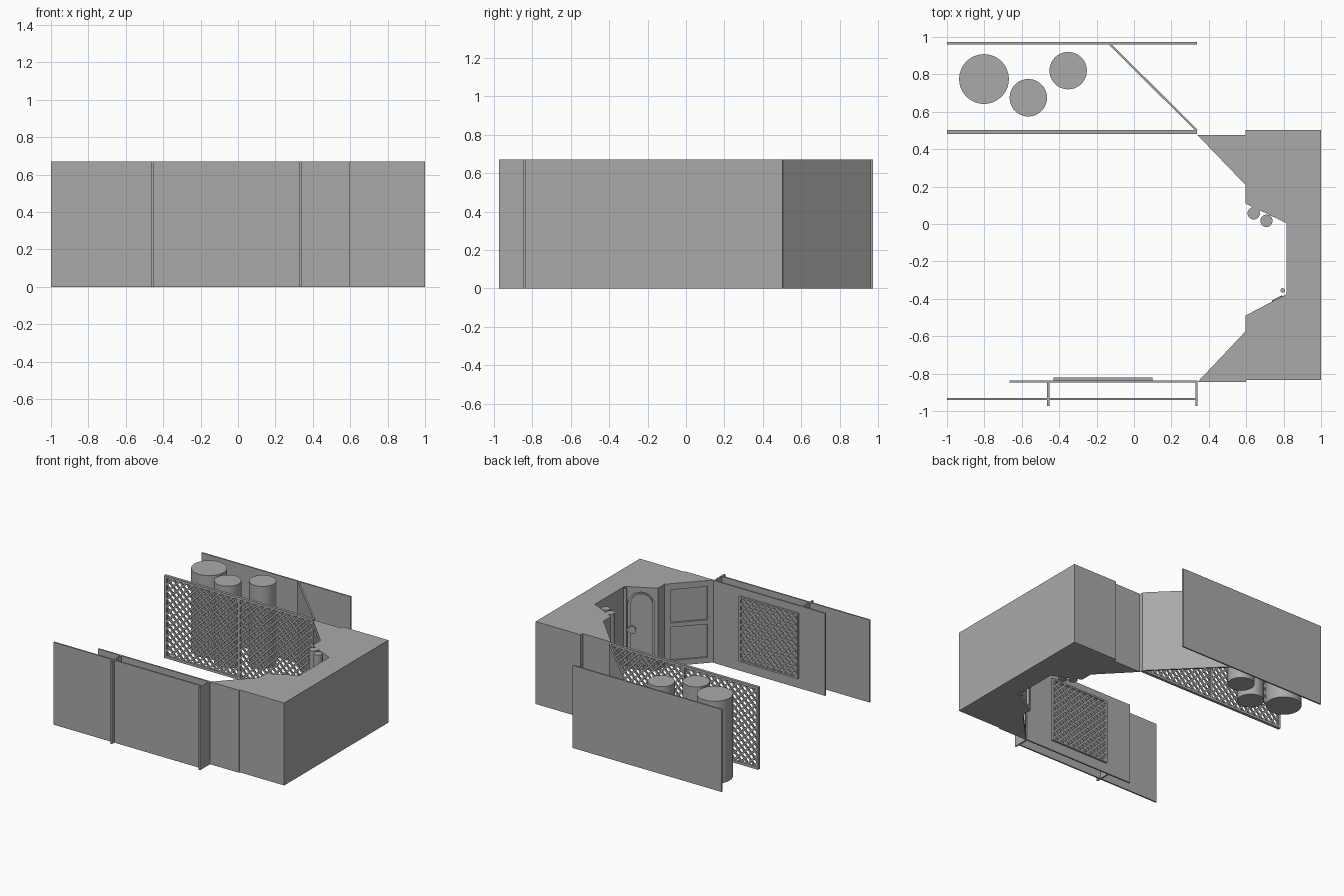
import bpy, bmesh, math
from mathutils import Matrix, Vector

cube = bpy.data.objects.get("Cube")
if cube:
    bpy.data.objects.remove(cube)

H = 0.67  # common wall height

plaster = bpy.data.materials.new("plain grey")
plaster.use_nodes = True
GREY = (0.4, 0.4, 0.4, 1)
plaster.diffuse_color = GREY
plaster.node_tree.nodes["Principled BSDF"].inputs["Base Color"].default_value = GREY


def finish(name, bm, smooth=False):
    bmesh.ops.recalc_face_normals(bm, faces=bm.faces)
    mesh = bpy.data.meshes.new(name)
    bm.to_mesh(mesh)
    bm.free()
    mesh.materials.append(plaster)
    ob = bpy.data.objects.new(name, mesh)
    bpy.context.collection.objects.link(ob)
    if smooth:
        bpy.ops.object.select_all(action='DESELECT')
        ob.select_set(True)
        bpy.context.view_layer.objects.active = ob
        bpy.ops.object.shade_smooth_by_angle()
    return ob


def add_box(bm, lo, hi, matrix=Matrix()):
    lo, hi = Vector(lo), Vector(hi)
    size = Matrix.Diagonal((*(hi - lo), 1))
    bmesh.ops.create_cube(bm, size=1, matrix=matrix @ Matrix.Translation((lo + hi) / 2) @ size)


def add_prism(bm, points, shift):
    face = bm.faces.new([bm.verts.new(p) for p in points])
    new = bmesh.ops.extrude_face_region(bm, geom=[face])["geom"]
    bmesh.ops.translate(bm, vec=shift, verts=[v for v in new if isinstance(v, bmesh.types.BMVert)])


def box(name, lo, hi):
    bm = bmesh.new()
    add_box(bm, lo, hi)
    return finish(name, bm)


def cylinder(name, x, y, r, sides=48):
    bm = bmesh.new()
    bmesh.ops.create_cone(bm, cap_ends=True, segments=sides, radius1=r, radius2=r,
                          depth=H, matrix=Matrix.Translation((x, y, H / 2)))
    return finish(name, bm, True)


def wall_frame(a, b):
    """Local axes of a wall: x along it, y into the solid, z up."""
    a, b = Vector((*a, 0)), Vector((*b, 0))
    along = (b - a).normalized()
    up = Vector((0, 0, 1))
    m = Matrix((along, up.cross(along), up)).transposed().to_4x4()
    return Matrix.Translation(a) @ m, (b - a).length


def lattice(name, x0, x1, z0, z1, y0, y1, rim, pitch, width):
    """Rectangular frame filled with crossed diagonal slats."""
    bm = bmesh.new()
    for lo, hi in (((x0, z0), (x1, z0 + rim)), ((x0, z1 - rim), (x1, z1)),
                   ((x0, z0), (x0 + rim, z1)), ((x1 - rim, z0), (x1, z1))):
        add_box(bm, (lo[0], y0, lo[1]), (hi[0], y1, hi[1]))
    w, h, mid = x1 - x0, z1 - z0, (y0 + y1) / 2
    c = -h + pitch / 2
    while c < w:
        s, e = max(0, c), min(w, c + h)
        length = (e - s) * math.sqrt(2)
        for side in (1, -1):
            cx, cz = (s + e) / 2, (s + e) / 2 - c
            x = x0 + cx if side > 0 else x1 - cx
            m = Matrix.Translation((x, mid, z0 + cz)) @ Matrix.Rotation(-side * math.pi / 4, 4, 'Y')
            near, far = (y0 + 0.002, mid) if side > 0 else (mid, y1 - 0.002)
            add_box(bm, (-length / 2 + width / 2, near - mid, -width / 2),
                    (length / 2 - width / 2, far - mid, width / 2), m)
        c += pitch
    return finish(name, bm)


# Main block with the stepped alcove
outline = [(0.34, 0.475), (0.595, 0.475), (0.595, 0.502), (1, 0.502), (1, -0.835), (0.6, -0.835),
           (0.6, -0.845), (0.34, -0.845), (0.595, -0.575), (0.595, -0.49), (0.815, -0.375),
           (0.815, 0.005), (0.595, 0.11), (0.595, 0.21)]
bm = bmesh.new()
add_prism(bm, [(x, y, 0) for x, y in outline], (0, 0, H))
block = finish("main_block", bm)

# Recesses: two panels on each splayed wall, an arched doorway between them
cut = bmesh.new()
for a, b in (((0.34, -0.845), (0.595, -0.575)), ((0.595, 0.21), (0.34, 0.475))):
    m, length = wall_frame(a, b)
    depth = 0.015 if m.to_3x3() @ Vector((0, 1, 0)) @ Vector((1, 0, 0)) > 0 else -0.015
    for z0, z1 in ((0.045, 0.315), (0.35, 0.62)):
        lo, hi = sorted((depth, -depth))
        add_box(cut, (0.05, lo, z0), (length - 0.05, hi, z1), m)


def arch(m, cx, r, top, y):
    spring = top - r
    pts = [(cx + r, y, 0.03), *[(cx + r * math.cos(t * math.pi / 16), y, spring + r * math.sin(t * math.pi / 16))
                                for t in range(17)], (cx - r, y, 0.03)]
    return [m @ Vector(p) for p in pts]


door_m, door_len = wall_frame((0.815, -0.375), (0.595, -0.49))
into = door_m.to_3x3() @ Vector((0, 1, 0))
if into.x < 0:
    into = -into
add_prism(cut, [p - into * 0.02 for p in arch(door_m, door_len / 2, 0.1, 0.63, 0)], into * 0.045)
cutter = finish("recess_cutter", cut)
cutter.hide_render = True
mod = block.modifiers.new("recesses", 'BOOLEAN')
mod.operation, mod.solver, mod.object = 'DIFFERENCE', 'EXACT', cutter
bpy.context.view_layer.objects.active = block
bpy.ops.object.modifier_apply(modifier=mod.name)
bpy.data.objects.remove(cutter)

# Arched door leaf and its round handle plate
bm = bmesh.new()
add_prism(bm, [p + into * 0.012 for p in arch(door_m, door_len / 2, 0.082, 0.612, 0)], into * 0.016)
finish("arched_door", bm)
bm = bmesh.new()
centre = door_m @ Vector((0.055, 0, 0.32)) + into * 0.004
bmesh.ops.create_cone(bm, cap_ends=True, segments=24, radius1=0.03, radius2=0.03, depth=0.02,
                      matrix=Matrix.Translation(centre) @ into.to_track_quat('Z', 'Y').to_matrix().to_4x4())
finish("door_handle", bm, True)

# Pipes in the alcove
cylinder("alcove_pipe_a", 0.64, 0.057, 0.033, 24)
cylinder("alcove_pipe_b", 0.708, 0.017, 0.033, 24)
cylinder("thin_pipe", 0.795, -0.355, 0.012, 16)

# Front walls, posts and the mounted lattice
box("front_inner_wall", (-0.665, -0.848, 0), (0.34, -0.836, H))
box("front_outer_wall", (-1, -0.941, 0), (0.33, -0.929, H))
for name, x in (("front_post_middle", -0.459), ("front_post_end", 0.334)):
    box(name, (x - 0.006, -0.973, 0), (x + 0.006, -0.845, H))
lattice("wall_lattice", -0.43, 0.1, 0.08, 0.61, -0.837, -0.82, 0.014, 0.055, 0.015)

# Back fence of two lattice bays
lattice("fence_bay_right", -1, -0.32, 0, H, 0.48, 0.503, 0.02, 0.06, 0.016)
lattice("fence_bay_left", -0.34, 0.338, 0, H, 0.48, 0.503, 0.02, 0.06, 0.016)

# Back wall, slanted wall and three columns
box("back_wall", (-1, 0.961, 0), (0.338, 0.973, H))
m, length = wall_frame((-0.13, 0.962), (0.336, 0.5))
bm = bmesh.new()
add_box(bm, (0, -0.006, 0), (length, 0.006, H), m)
finish("slanted_wall", bm)
cylinder("column_large", -0.802, 0.775, 0.133)
cylinder("column_middle", -0.565, 0.675, 0.1)
cylinder("column_small", -0.352, 0.82, 0.1)
